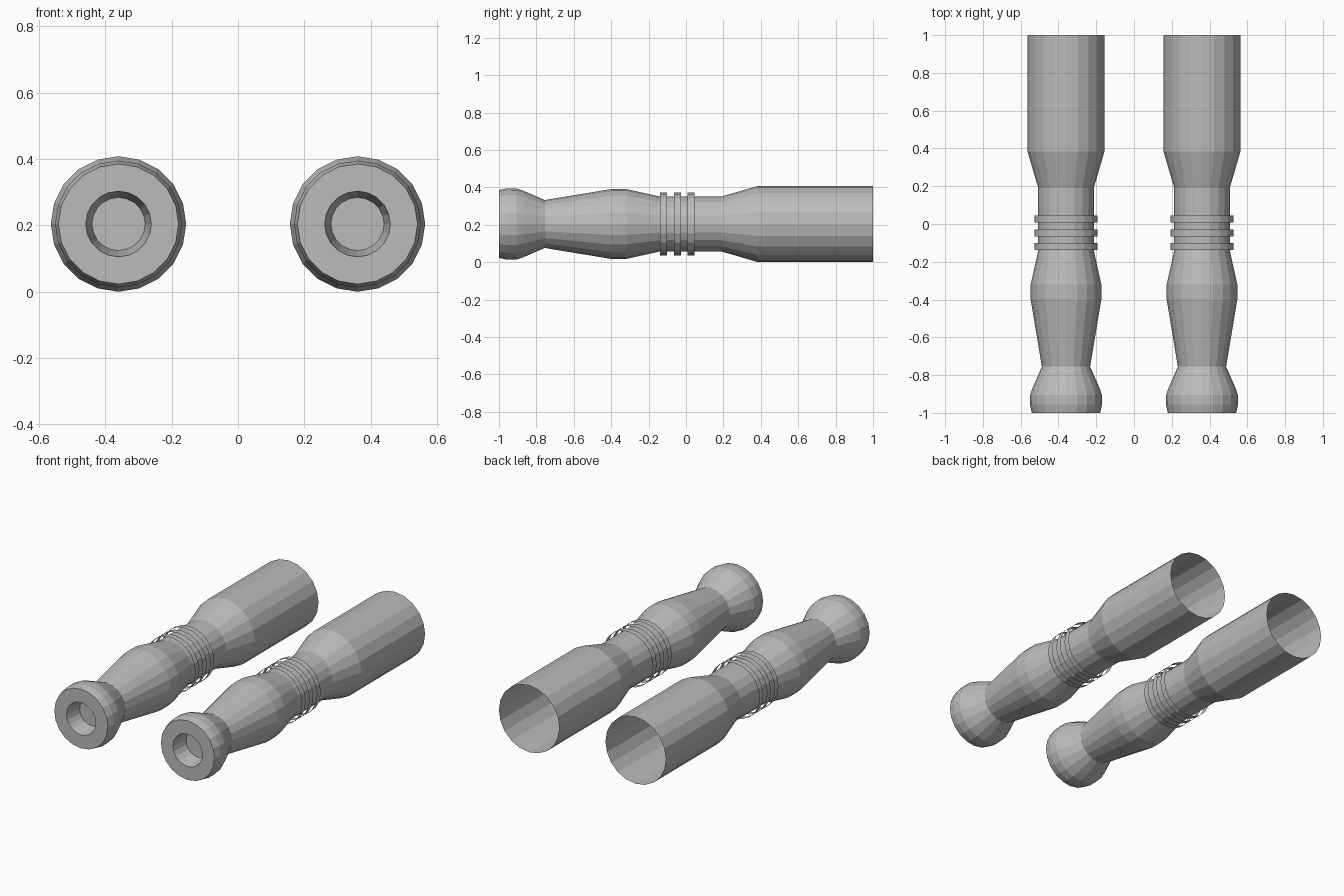
import bpy, bmesh, math

if "Cube" in bpy.data.objects:
    bpy.data.objects.remove(bpy.data.objects["Cube"])

SIDES = 20
CENTRE_X, CENTRE_Z = 0.36, 0.204

grey = bpy.data.materials.new("plain grey")
grey.diffuse_color = (0.5, 0.5, 0.5, 1)
grey.use_nodes = True
grey.node_tree.nodes["Principled BSDF"].inputs["Base Color"].default_value = grey.diffuse_color


def lathe(name, profile, x, cap_end=False):
    """Spin (y, radius) points round an axis parallel to y; optional end cap."""
    bm = bmesh.new()
    rings = []
    for y, r in profile:
        ring = []
        for i in range(SIDES):
            a = 2 * math.pi * i / SIDES
            ring.append(bm.verts.new((r * math.sin(a), y, r * math.cos(a))))
        rings.append(ring)
    for a, b in zip(rings, rings[1:]):
        for i in range(SIDES):
            j = (i + 1) % SIDES
            bm.faces.new((a[i], b[i], b[j], a[j]))
    if cap_end:
        bm.faces.new(rings[-1])
    bm.normal_update()
    # make the outer wall face away from the axis
    f = bm.faces[0] if hasattr(bm.faces, "ensure_lookup_table") and not bm.faces.ensure_lookup_table() else None
    c = f.calc_center_median()
    if f.normal.x * c.x + f.normal.z * c.z < 0:
        bmesh.ops.reverse_faces(bm, faces=bm.faces[:])
    if cap_end:
        bm.normal_update()
        bm.faces.ensure_lookup_table()
        if bm.faces[-1].normal.y > 0:
            bm.faces[-1].normal_flip()
    mesh = bpy.data.meshes.new(name)
    bm.to_mesh(mesh)
    bm.free()
    mesh.materials.append(grey)
    ob = bpy.data.objects.new(name, mesh)
    ob.location = (x, 0, CENTRE_Z)
    bpy.context.collection.objects.link(ob)
    return ob


# open tube at the back, waist, swollen grip, neck
HANDLE = [(1.0, 0.204), (0.385, 0.204), (0.19, 0.147), (-0.14, 0.147),
          (-0.32, 0.187), (-0.40, 0.187), (-0.755, 0.128)]
# flared pommel with flat front and a shallow tapered socket
POMMEL = [(-0.755, 0.128), (-0.87, 0.178), (-0.905, 0.190), (-0.955, 0.191),
          (-1.0, 0.181), (-1.0, 0.099), (-0.90, 0.080)]

for side, x in (("left", -CENTRE_X), ("right", CENTRE_X)):
    lathe(side + "_handle", HANDLE, x)
    lathe(side + "_pommel", POMMEL, x, cap_end=True)
    # three thin open bands round the waist
    for n, y in enumerate((0.045, -0.028, -0.101)):
        lathe(f"{side}_band_{n + 1}", [(y, 0.168), (y - 0.037, 0.168)], x)
